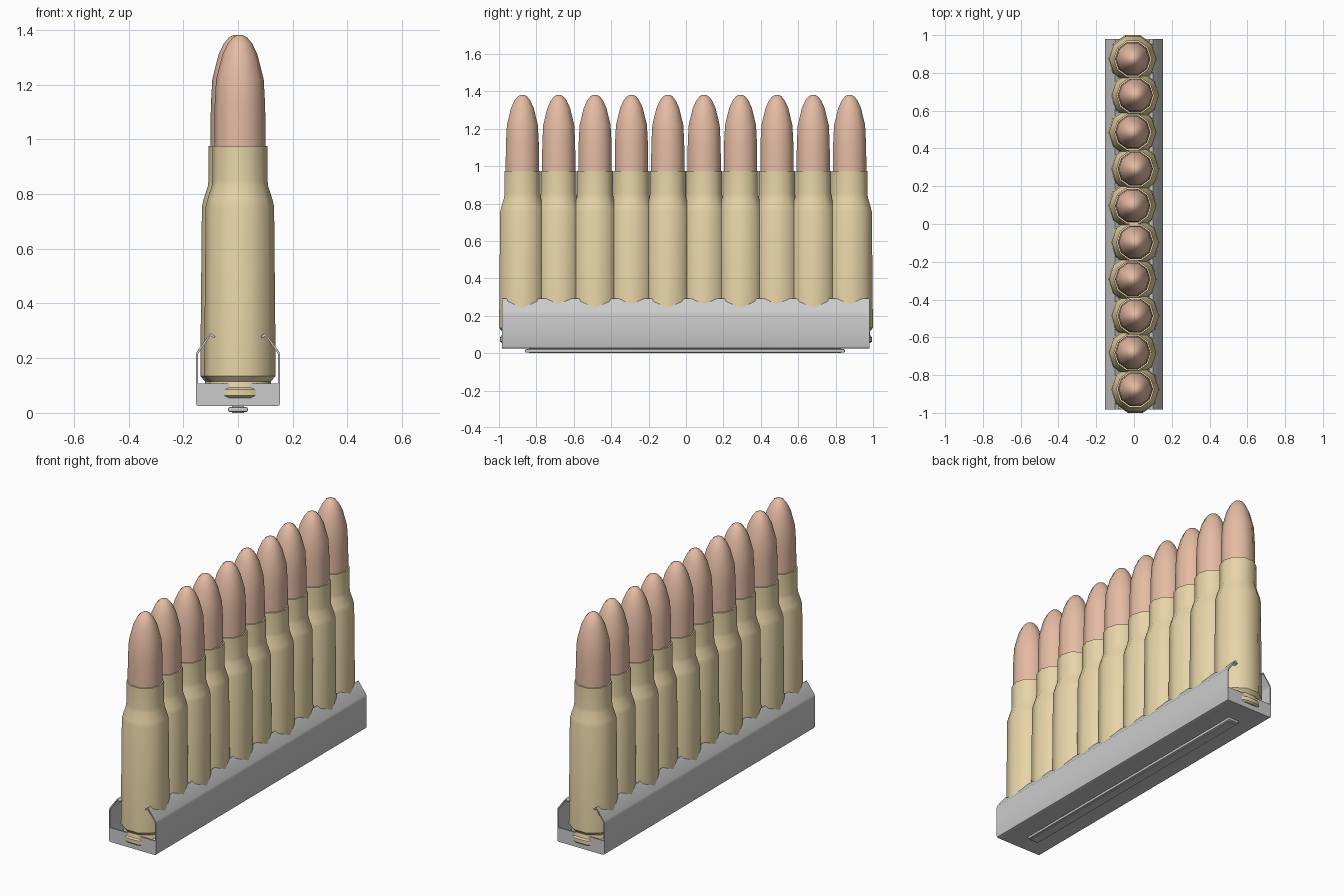
import bpy, bmesh, math

if "Cube" in bpy.data.objects:
    bpy.data.objects.remove(bpy.data.objects["Cube"])

SIDES = 10
COUNT = 10
PITCH = 0.1944


def material(name, color):
    m = bpy.data.materials.new(name)
    m.diffuse_color = color
    m.use_nodes = True
    m.node_tree.nodes["Principled BSDF"].inputs["Base Color"].default_value = m.diffuse_color
    return m


def finish(name, bm, mat=None, angle=40):
    bmesh.ops.recalc_face_normals(bm, faces=bm.faces[:])
    me = bpy.data.meshes.new(name)
    bm.to_mesh(me)
    bm.free()
    ob = bpy.data.objects.new(name, me)
    bpy.context.collection.objects.link(ob)
    if mat:
        me.materials.append(mat)
    bpy.ops.object.select_all(action='DESELECT')
    ob.select_set(True)
    bpy.context.view_layer.objects.active = ob
    bpy.ops.object.shade_smooth_by_angle(angle=math.radians(angle))
    return ob


def lathe(name, profile, mat):
    # profile of (radius, z); both ends closed
    bm = bmesh.new()
    rings = []
    for r, z in profile:
        rings.append([bm.verts.new((r * math.cos(2 * math.pi * i / SIDES),
                                    r * math.sin(2 * math.pi * i / SIDES), z))
                      for i in range(SIDES)])
    for a, b in zip(rings, rings[1:]):
        for i in range(SIDES):
            j = (i + 1) % SIDES
            bm.faces.new((a[i], a[j], b[j], b[i]))
    bm.faces.new(rings[0])
    bm.faces.new(rings[-1])
    return finish(name, bm, mat)


def extrude_y(name, outline, y0, y1):
    # outline of (x, z) swept along y
    bm = bmesh.new()
    face = bm.faces.new([bm.verts.new((x, y0, z)) for x, z in outline])
    new = bmesh.ops.extrude_face_region(bm, geom=[face])["geom"]
    bmesh.ops.translate(bm, vec=(0, y1 - y0, 0),
                        verts=[v for v in new if isinstance(v, bmesh.types.BMVert)])
    return finish(name, bm, None, 30)


def box(name, lo, hi, bevel=0.0):
    bm = bmesh.new()
    bmesh.ops.create_cube(bm, size=1)
    for v in bm.verts:
        v.co = [l + (c + 0.5) * (h - l) for l, h, c in zip(lo, hi, v.co)]
    if bevel:
        bmesh.ops.bevel(bm, geom=bm.edges[:], offset=bevel, segments=2,
                        profile=0.5, affect='EDGES')
    return finish(name, bm, None, 30)


brass = material("brass", (0.80, 0.66, 0.39, 1))
copper = material("copper", (0.78, 0.50, 0.37, 1))

# Cartridge master parts: case with rim and groove, then the bullet
case = lathe("case", [(0.117, 0.055), (0.127, 0.063), (0.127, 0.085), (0.117, 0.092),
                      (0.113, 0.115), (0.131, 0.135), (0.125, 0.755), (0.119, 0.78),
                      (0.103, 0.83), (0.101, 0.85), (0.101, 0.975), (0.092, 0.975)], brass)
bullet = lathe("bullet", [(0.0935, 0.96), (0.0935, 1.05), (0.092, 1.13), (0.087, 1.22),
                          (0.064, 1.31), (0.045, 1.35), (0.026, 1.373), (0.010, 1.381)], copper)

# Staggered row of ten
for i in range(COUNT):
    loc = (0.007 if i % 2 == 0 else -0.007, (i - (COUNT - 1) / 2) * PITCH, 0)
    for part in (case, bullet):
        ob = part
        if i:
            ob = part.copy()
            bpy.context.collection.objects.link(ob)
        ob.name = f"{part.name.split('_')[0]}_{i + 1}"
        ob.location = loc

# Clip channel: bent sheet with inward lips
outer = [(0.143, 0.025), (0.151, 0.028), (0.154, 0.036), (0.154, 0.212), (0.150, 0.225), (0.100, 0.292)]
lip = [(0.083, 0.280), (0.087, 0.273), (0.101, 0.281)]
inner = [(0.143, 0.221), (0.147, 0.210), (0.147, 0.040), (0.140, 0.033)]
half = outer + lip + inner
extrude_y("clip_channel", half + [(-x, z) for x, z in reversed(half)], -0.983, 0.980)

# End stops of the clip
for name, y in (("front_end_stop", -0.983), ("back_end_stop", 0.972)):
    box(name, (-0.148, y, 0.03), (0.148, y + 0.008, 0.108))

# Rail pressed into the underside
box("bottom_rail", (-0.036, -0.86, 0.003), (0.036, 0.85, 0.021), 0.006)
box("rail_neck", (-0.022, -0.84, 0.0), (0.022, 0.83, 0.03))
